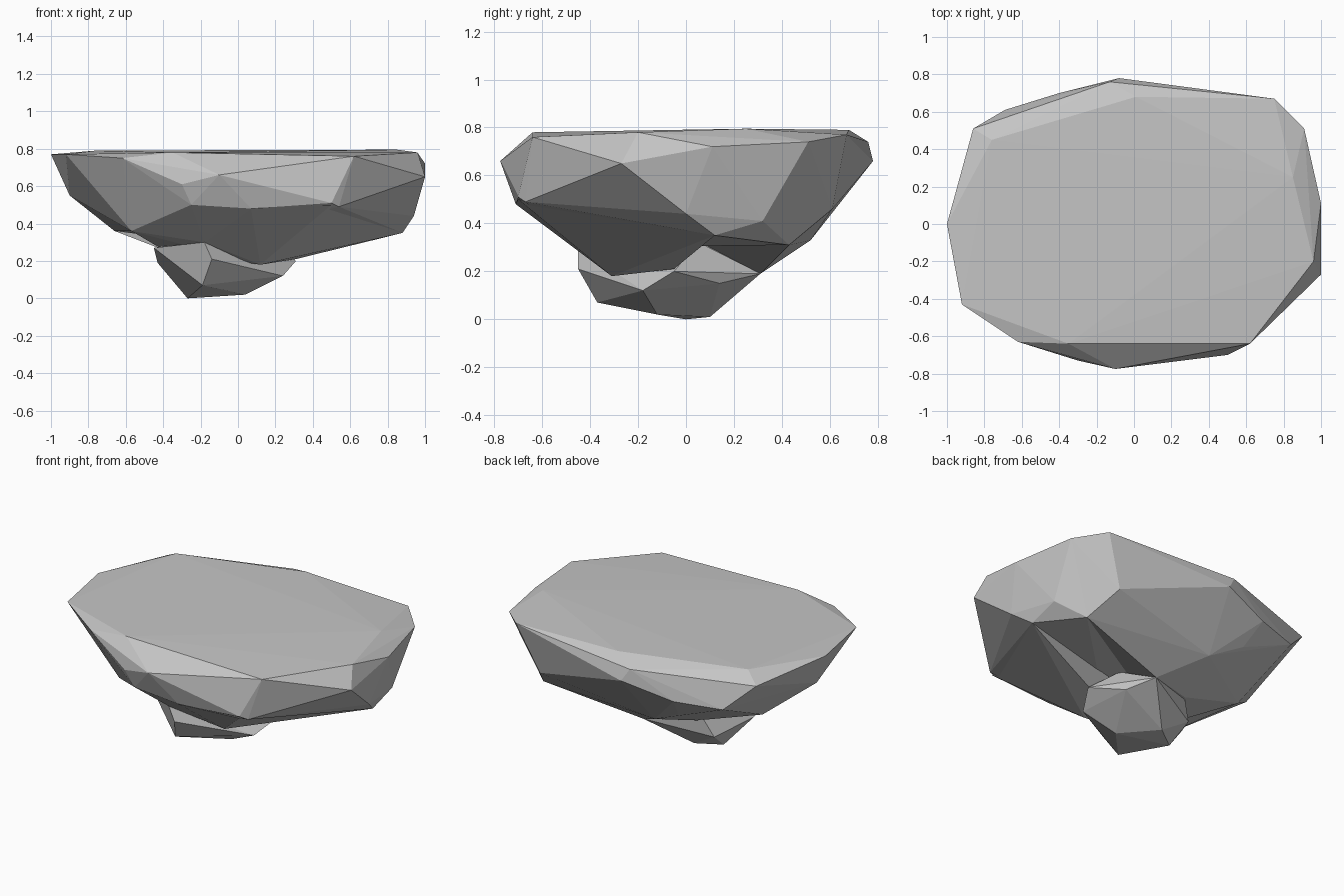
import bpy
import bmesh

# Remove the default object
default = bpy.data.objects.get("Cube")
if default:
    bpy.data.objects.remove(default, do_unlink=True)


def make_material(name, colour):
    material = bpy.data.materials.new(name)
    material.use_nodes = True
    material.diffuse_color = colour
    for node in material.node_tree.nodes:
        if node.type == "BSDF_PRINCIPLED":
            node.inputs["Base Color"].default_value = colour
            node.inputs["Roughness"].default_value = 0.9
    return material


stone = make_material("grey stone", (0.56, 0.56, 0.56, 1.0))


def make_rock(name, corners):
    """Chiselled rock: the convex skin around a few corners, given in hundredths."""
    mesh = bpy.data.meshes.new(name)
    bm = bmesh.new()
    for corner in corners:
        bm.verts.new([value / 100 for value in corner])
    hull = bmesh.ops.convex_hull(bm, input=bm.verts, use_existing_faces=False)
    loose = {v for v in hull["geom_interior"] + hull["geom_unused"]
             if isinstance(v, bmesh.types.BMVert)}
    bmesh.ops.delete(bm, geom=list(loose), context="VERTS")
    bmesh.ops.recalc_face_normals(bm, faces=bm.faces)
    for face in bm.faces:
        face.smooth = False
    bm.to_mesh(mesh)
    bm.free()
    mesh.materials.append(stone)
    rock = bpy.data.objects.new(name, mesh)
    bpy.context.collection.objects.link(rock)
    return rock


# Flat plateau edge, listed around the rim
plateau_rim = [
    (-100, 0, 77), (-92, -43, 77), (-62, -63, 75), (-35, -64, 78),
    (62, -64, 76), (96, -20, 78), (100, 11, 72), (85, 25, 79.5),
    (91, 51, 74), (75, 67, 77), (1, 68, 79), (-13, 76, 74),
    (-76, 45, 79), (-86, 51, 73),
]

# Tapering flanks below the rim
flanks = [
    (-10, -77.5, 66), (-30, -73, 61), (-25, -70, 50), (7, -71, 48),
    (54, -67, 49), (50, -70, 51), (100, -27, 65), (94, 0, 44),
    (88, 12, 35), (88, 32, 41), (72, 43, 31), (62, 61, 46),
    (-8, 78, 66), (-14, 52, 33), (-35, 58, 44), (-40, 70, 58),
    (-69, 61, 57), (-66, 16, 36), (-90, -5, 55), (-57, -40, 36),
    (-18, -45, 30),
]
make_rock("island_body", plateau_rim + flanks)

# Ridges hanging under the front and back, with a hollow between them
make_rock("front_ridge", [
    (12, -31, 18), (-18, -45, 30), (7, -71, 48), (50, -70, 50),
    (88, 12, 35), (31, -5, 21), (-40, -12, 26), (-57, -40, 36),
])
make_rock("back_ridge", [
    (9, 31, 19), (-22, 20, 22), (88, 32, 41), (72, 43, 31),
    (-14, 52, 33), (-66, 16, 36), (-40, -12, 26),
])

# Narrow foot that the island stands on
make_rock("foot", [
    (-27, 0, 0), (-13, 10, 1), (4, -12, 2), (-19, -37, 7),
    (-14, -45, 21), (-18, -45, 30), (24, -18, 12), (31, -5, 20),
    (18, 14, 15), (9, 31, 19), (-30, 14, 11), (-43, -8, 19),
    (-45, -24, 27), (-20, 20, 32), (15, 5, 32),
])
